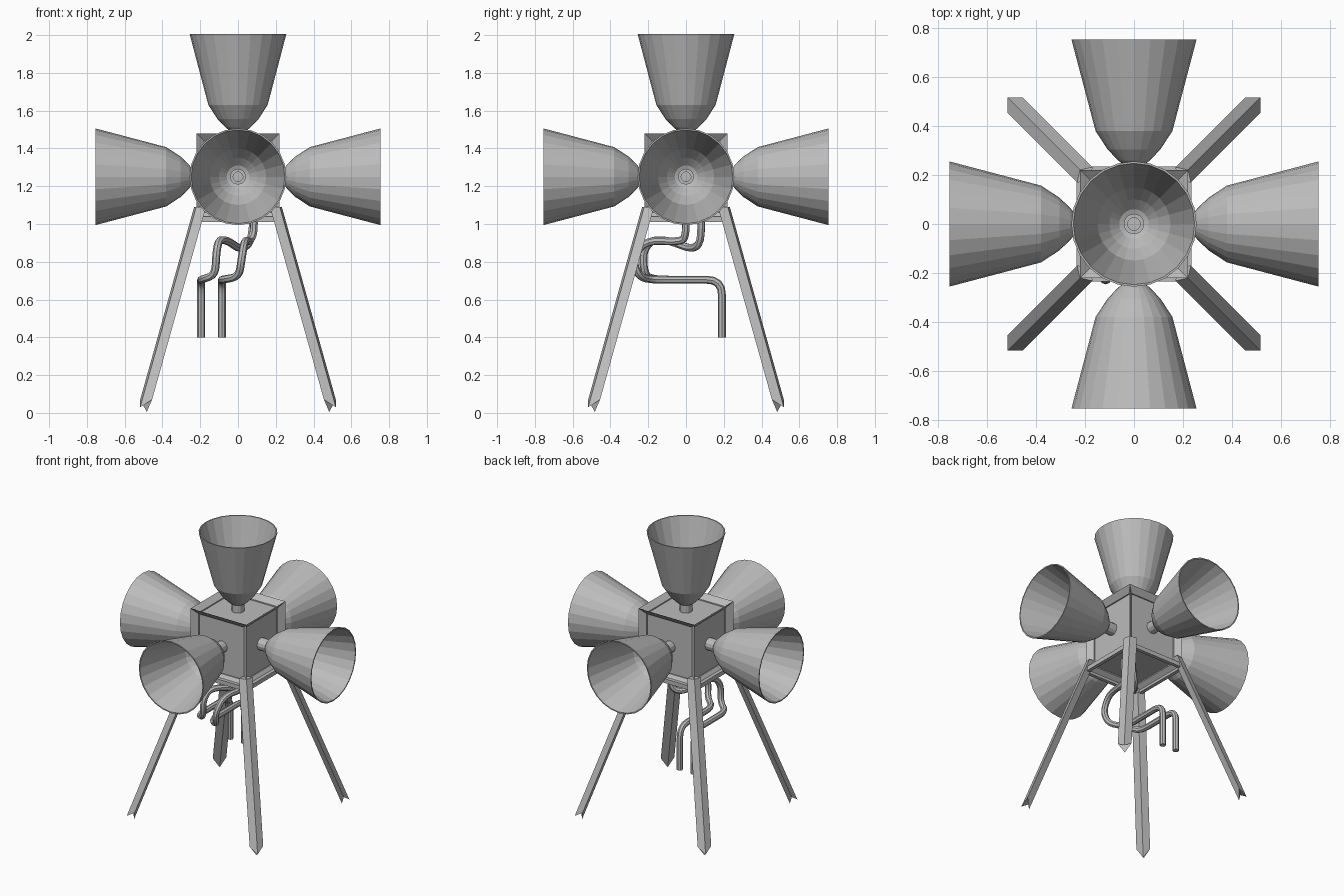
import bpy
import bmesh
from math import pi
from mathutils import Matrix, Vector

if "Cube" in bpy.data.objects:
    bpy.data.objects.remove(bpy.data.objects["Cube"])

# One plain grey metal
metal = bpy.data.materials.new("grey_metal")
metal.use_nodes = True
grey = (0.5, 0.5, 0.5, 1)
metal.diffuse_color = grey
metal.node_tree.nodes["Principled BSDF"].inputs["Base Color"].default_value = grey


def finish(name, bm):
    bmesh.ops.recalc_face_normals(bm, faces=bm.faces)
    mesh = bpy.data.meshes.new(name)
    bm.to_mesh(mesh)
    bm.free()
    mesh.materials.append(metal)
    obj = bpy.data.objects.new(name, mesh)
    bpy.context.collection.objects.link(obj)
    return obj


def lathe(name, profile, matrix, sides):
    """Closed (radius, height) profile spun about z, then placed."""
    bm = bmesh.new()
    ring = [bm.verts.new((r, 0, h)) for r, h in profile]
    edges = [bm.edges.new((ring[i - 1], ring[i])) for i in range(len(ring))]
    bmesh.ops.spin(bm, geom=ring + edges, cent=(0, 0, 0), axis=(0, 0, 1),
                   angle=2 * pi, steps=sides, use_merge=True)
    bmesh.ops.remove_doubles(bm, verts=bm.verts, dist=0.0005)
    bmesh.ops.transform(bm, matrix=matrix, verts=bm.verts)
    return finish(name, bm)


# Box body with sloped, recessed panels on every side
MID = 1.25
bm = bmesh.new()
bmesh.ops.create_cube(bm, size=1, matrix=Matrix.Translation((0, 0, MID))
                      @ Matrix.Diagonal((0.44, 0.44, 0.46, 1)))
bmesh.ops.inset_individual(bm, faces=bm.faces[:], thickness=0.045, depth=-0.04)
finish("body", bm)

# Rails round the bottom of the body
for i, side in enumerate(("front", "left", "back", "right")):
    bm = bmesh.new()
    bmesh.ops.create_cube(bm, size=1, matrix=Matrix.Rotation(i * pi / 2, 4, "Z")
                          @ Matrix.Translation((0, -0.222, 1.025))
                          @ Matrix.Diagonal((0.4, 0.025, 0.03, 1)))
    finish(side + "_rail", bm)

# Five horns, each with a hollow neck
outer = [(0.045, 0.245), (0.065, 0.26), (0.108, 0.305), (0.157, 0.38), (0.256, 0.755)]
inner = [(0.248, 0.755), (0.149, 0.383), (0.101, 0.312), (0.06, 0.27), (0.04, 0.262)]
neck = [(0.042, 0.17), (0.042, 0.285), (0.026, 0.285), (0.026, 0.17)]
turns = {"top": Matrix.Identity(4)}
for i, side in enumerate(("front", "left", "back", "right")):
    turns[side] = Matrix.Rotation(i * pi / 2, 4, "Z") @ Matrix.Rotation(pi / 2, 4, "X")
for side, turn in turns.items():
    place = Matrix.Translation((0, 0, MID)) @ turn
    lathe(side + "_horn", outer + inner, place, 24)
    lathe(side + "_neck", neck, place, 12)

# Splayed legs with an edge facing outward and a slanted foot
foot = [(0.518, 0.518, 0.03), (0.455, 0.518, 0.07), (0.483, 0.483, 0.005), (0.518, 0.455, 0.07)]
for sx, sy, name in ((1, -1, "front_left"), (-1, -1, "front_right"),
                     (1, 1, "back_left"), (-1, 1, "back_right")):
    bm = bmesh.new()
    low, high = [], []
    for x, y, z in foot:
        rise = 1.09 - z
        low.append(bm.verts.new((sx * x, sy * y, z)))
        high.append(bm.verts.new((sx * (x - 0.28 * rise), sy * (y - 0.28 * rise), 1.09)))
    # The foot is creased between its two side corners
    bm.faces.new((low[0], low[1], low[3]))
    bm.faces.new((low[1], low[2], low[3]))
    bm.faces.new(high)
    for i in range(4):
        bm.faces.new((low[i - 1], low[i], high[i], high[i - 1]))
    finish(name + "_leg", bm)


def pipe(name, points, radius=0.021, bend=0.08):
    """Tube along a path whose corners are rounded."""
    pts = [Vector(p) for p in points]
    path = [pts[0]]
    for a, b, c in zip(pts, pts[1:], pts[2:]):
        p = b + (a - b).normalized() * min(bend, (a - b).length * 0.45)
        q = b + (c - b).normalized() * min(bend, (c - b).length * 0.45)
        for k in range(5):
            t = k / 4
            path.append(p * (1 - t) ** 2 + b * 2 * t * (1 - t) + q * t * t)
    path.append(pts[-1])
    curve = bpy.data.curves.new(name, "CURVE")
    curve.dimensions = "3D"
    curve.bevel_depth = radius
    curve.bevel_resolution = 2
    curve.use_fill_caps = True
    spline = curve.splines.new("POLY")
    spline.points.add(len(path) - 1)
    for point, co in zip(spline.points, path):
        point.co = (*co, 1)
    curve.materials.append(metal)
    obj = bpy.data.objects.new(name, curve)
    bpy.context.collection.objects.link(obj)
    bpy.ops.object.select_all(action="DESELECT")
    obj.select_set(True)
    bpy.context.view_layer.objects.active = obj
    bpy.ops.object.convert(target="MESH")
    bpy.ops.object.shade_smooth_by_angle()


# Two bent pipes hanging under the body
pipe("right_pipe", [(-0.195, 0.19, 0.4), (-0.195, 0.19, 0.705), (-0.195, -0.17, 0.705),
                    (-0.12, -0.22, 0.73), (-0.115, -0.23, 0.85), (-0.1, -0.18, 0.92),
                    (-0.05, -0.08, 0.91), (0.01, 0.03, 0.865), (0.07, 0.08, 0.9),
                    (0.085, 0.08, 1.08)])
pipe("left_pipe", [(-0.085, 0.19, 0.4), (-0.085, 0.19, 0.705), (-0.085, -0.18, 0.705),
                   (0.005, -0.25, 0.72), (0.02, -0.285, 0.82), (0.035, -0.21, 0.915),
                   (0.06, -0.02, 0.905), (0.085, 0.0, 0.95), (0.085, 0.0, 1.08)])
